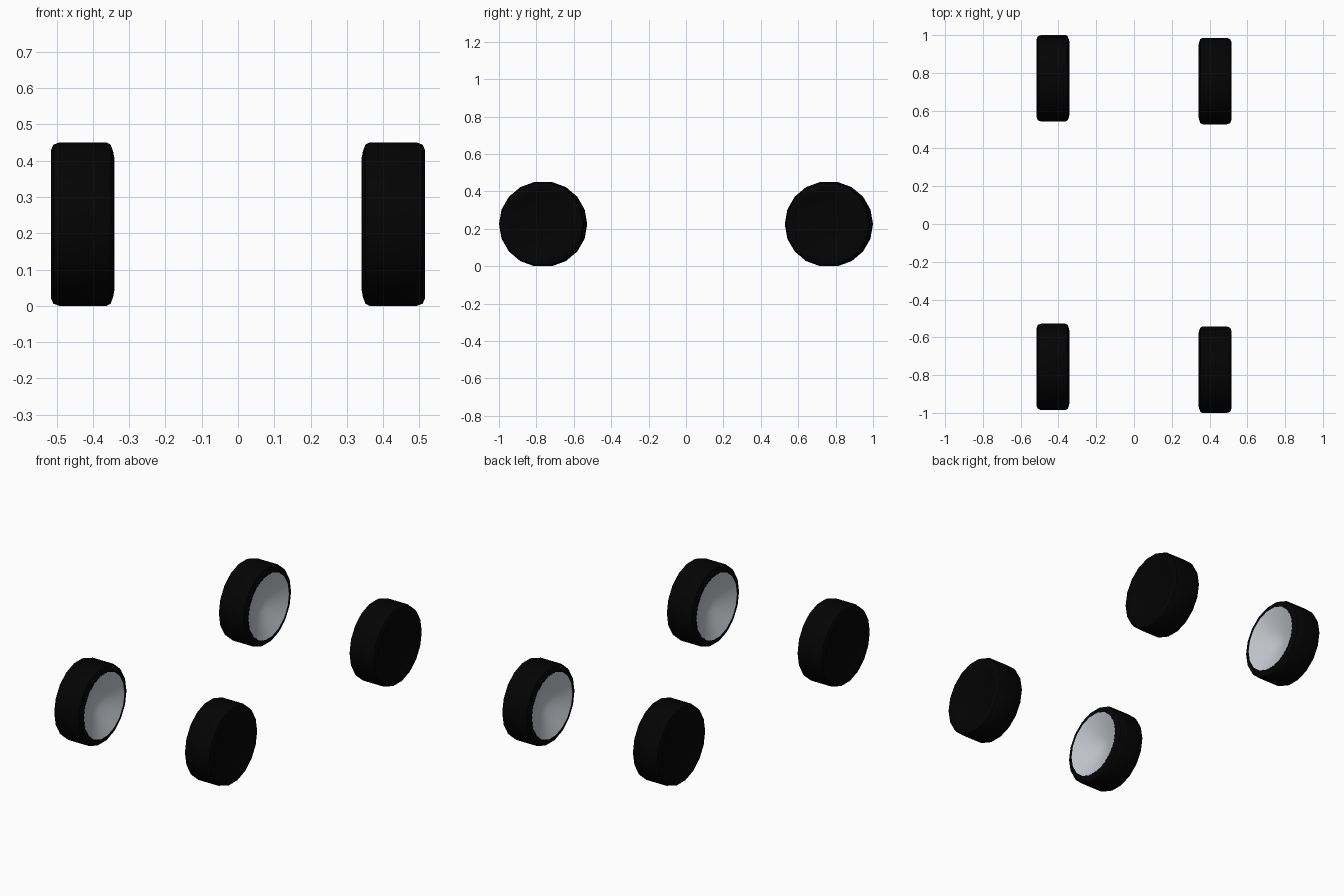
import bpy, bmesh, math
from mathutils import Matrix

if "Cube" in bpy.data.objects:
    bpy.data.objects.remove(bpy.data.objects["Cube"])

SIDES = 18
K = 1 / math.cos(math.pi / SIDES)   # flats, not corners, touch the ground


def material(name, rgb):
    m = bpy.data.materials.new(name)
    m.diffuse_color = (*rgb, 1)
    m.use_nodes = True
    m.node_tree.nodes["Principled BSDF"].inputs["Base Color"].default_value = m.diffuse_color
    return m


black = material("black rubber", (0.001, 0.001, 0.001))
grey = material("light grey metal", (0.56, 0.59, 0.63))

# Profiles as (distance towards the outer side, radius)
TYRE = [(0.079, 0), (0.079, 0.165), (0.087, 0.180), (0.087, 0.205),
        (0.081, 0.219), (0.065, 0.225), (-0.066, 0.225), (-0.077, 0.219),
        (-0.084, 0.200), (-0.0865, 0.186)]
DISH = [(-0.0875, 0.186), (-0.059, 0.120), (-0.036, 0.060), (-0.020, 0)]


def lathe(name, profile, mat, side, y):
    """Turn a profile around the axle; side is +1 (right) or -1 (left)."""
    bm = bmesh.new()
    rings = []
    for x, r in profile:
        if r == 0:
            rings.append([bm.verts.new((x, 0, 0))] * SIDES)
        else:
            rings.append([bm.verts.new((x, r * K * math.cos(a), r * K * math.sin(a)))
                          for a in (2 * math.pi * i / SIDES for i in range(SIDES))])
    for a, b in zip(rings, rings[1:]):
        for i in range(SIDES):
            j = (i + 1) % SIDES
            corners = list(dict.fromkeys((a[i], b[i], b[j], a[j])))
            bm.faces.new(corners)
    bm.normal_update()
    # The hub faces of each profile show which way the surface must look
    want = 1 if mat is black else -1
    hub = next(f for f in bm.faces if len(f.verts) == 3)
    if hub.normal.x * want < 0:
        bmesh.ops.reverse_faces(bm, faces=bm.faces[:])
    # Left wheels are the right ones turned half round
    if side < 0:
        bm.transform(Matrix.Rotation(math.pi, 4, 'Z'))
    me = bpy.data.meshes.new(name)
    bm.to_mesh(me)
    bm.free()
    me.materials.append(mat)
    ob = bpy.data.objects.new(name, me)
    ob.location = (side * 0.428, y, 0.225)
    bpy.context.collection.objects.link(ob)
    bpy.ops.object.select_all(action='DESELECT')
    ob.select_set(True)
    bpy.context.view_layer.objects.active = ob
    bpy.ops.object.shade_smooth_by_angle(angle=math.radians(40))


# Four wheels: black outside, grey dish facing inwards
for side, word in ((-1, "left"), (1, "right")):
    for end, y in (("front", -0.764 - side * 0.0075), ("back", 0.764 - side * 0.0075)):
        lathe(f"{end}_{word}_tyre", TYRE, black, side, y)
        lathe(f"{end}_{word}_dish", DISH, grey, side, y)
